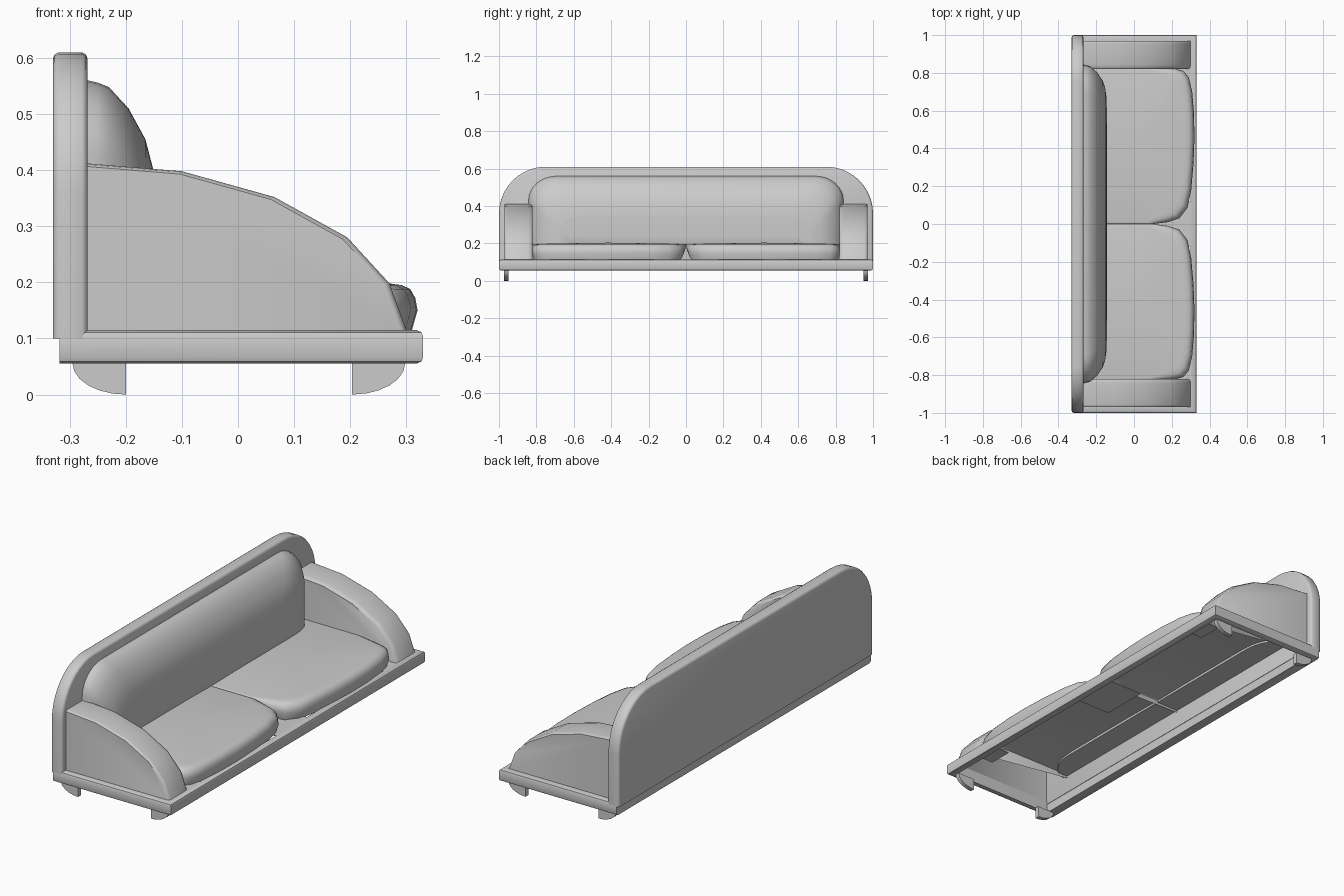
import bpy, bmesh, math

if "Cube" in bpy.data.objects:
    bpy.data.objects.remove(bpy.data.objects["Cube"])


def skin(name, rings, cyclic=True, caps=(True, True), loop=False, poke=0, angle=40):
    """Bridge equal-length rings of 3D points into one mesh."""
    bm = bmesh.new()
    vs = [[bm.verts.new(p) for p in r] for r in rings]
    n = len(rings[0])
    pairs = list(zip(vs, vs[1:])) + ([(vs[-1], vs[0])] if loop else [])
    for a, b in pairs:
        for i in range(n if cyclic else n - 1):
            j = (i + 1) % n
            bm.faces.new((a[i], a[j], b[j], b[i]))
    if caps[0]:
        bm.faces.new(vs[0])
    if caps[1]:
        top = bm.faces.new(vs[-1])
        if poke:
            res = bmesh.ops.poke(bm, faces=[top])
            for v in res["verts"]:
                v.co.x = 0
                v.co.z += poke
    bmesh.ops.recalc_face_normals(bm, faces=bm.faces[:])
    me = bpy.data.meshes.new(name)
    bm.to_mesh(me)
    bm.free()
    ob = bpy.data.objects.new(name, me)
    bpy.context.collection.objects.link(ob)
    bpy.context.view_layer.objects.active = ob
    for o in bpy.context.selected_objects:
        o.select_set(False)
    ob.select_set(True)
    bpy.ops.object.shade_smooth_by_angle(angle=math.radians(angle))
    return ob


def arch(x, half, top, bottom, ry, rz, n=8):
    """Upright outline with rounded top corners, in the plane at x."""
    pts = [(x, half, bottom)]
    for i in range(n + 1):
        a = math.pi / 2 * i / n
        pts.append((x, half - ry + ry * math.cos(a), top - rz + rz * math.sin(a)))
    return pts + [(x, -y, z) for x, y, z in reversed(pts)]


# Back panel with softened rim
rings = []
for x, i in ((-.33, .012), (-.327, .004), (-.32, 0), (-.278, 0), (-.271, .004), (-.268, .012)):
    rings.append(arch(x, 1 - i, .61 - i, .10, .25 - i, .25 - i, 10))
skin("back_panel", rings)


# Base frame, open in the middle
def rect(i, z):
    back = -.318 if i < .02 else -.27
    f, s = .33 - i, 1 - i
    return [(back, -s, z), (f, -s, z), (f, s, z), (back, s, z)]


section = ((.012, .055), (.003, .059), (0, .067), (0, .103), (.003, .111),
           (.012, .115), (.032, .115), (.032, .055))
skin("base_frame", [rect(i, z) for i, z in section], caps=(False, False), loop=True)

# Thin plates closing the gaps around the cushion corners
for y0, y1, x0, tag in ((-.12, .12, .06, "middle"), (.72, .84, .18, "right"),
                        (-.84, -.72, .18, "left")):
    skin("base_plate_" + tag,
         [[(x0, y0, z), (.305, y0, z), (.305, y1, z), (x0, y1, z)] for z in (.108, .113)])

# Back cushion, domed toward the front
rings = []
for x, i in ((-.268, 0), (-.25, .004), (-.23, .012), (-.195, .05), (-.165, .105),
             (-.152, .155), (-.146, .21)):
    rings.append(arch(x, .842 - .8 * i, .56 - i, .19, .15, .13 - .2 * i))
skin("back_cushion", rings, caps=(False, False))
# (front of the cushion stays flat across its middle)
skin("back_cushion_face", [[(x, y, z) for x, y, z in rings[-1]],
                           [(-.144, y * .9, .2 + (z - .2) * .6) for x, y, z in rings[-1]]],
     caps=(False, True))

# Seat cushion outline for one side: x, y, and how far its wall drops
seat = [(-.27, 0, .2), (.10, 0, .25), (.18, .01, .8), (.24, .03, 1), (.283, .085, 1),
        (.303, .18, 1), (.315, .32, 1), (.32, .45, 1), (.318, .58, 1), (.308, .70, 1),
        (.29, .775, 1), (.262, .81, 1), (.22, .822, 1), (.10, .824, .2), (-.27, .824, .1)]


def seat_ring(side, i, z):
    out = []
    for x, y, f in seat:
        nx = x if x < -.2 else x - i * (x + .27) / .59
        k = .8 * i * (f if f < .5 else 1)
        out.append((nx, side * (y + k * (.4125 - y) / .4125), .198 - (.198 - z) * f))
    return out


# Arm side profile (x, z)
arm = [(-.27, .11), (-.27, .412), (-.10, .398), (.065, .352), (.195, .28),
       (.27, .198), (.302, .11)]


def arm_ring(y, s):
    pts = [(-.27 + (x + .27) * s, y, .11 + (z - .11) * s) for x, z in arm]
    if abs(y) < .9:  # inner wall stops at the seat
        pts[0] = (-.27, y, .18)
    return pts


for side, tag in ((1, "right"), (-1, "left")):
    # Seat cushion, open underneath
    layers = ((.012, .108), (0, .15), (.004, .172), (.013, .188), (.028, .195), (.05, .198))
    skin("seat_cushion_" + tag, [seat_ring(side, i, z) for i, z in layers],
         caps=(False, True), poke=.006)
    # Armrest, open underneath
    steps = ((.82, .972), (.826, .99), (.842, 1), (.955, 1), (.965, .994), (.97, .982))
    skin("armrest_" + tag, [arm_ring(side * y, s) for y, s in steps], cyclic=False)
    # Thin quarter-round feet
    for end, place in ((1, "front"), (-1, "back")):
        inner, length = (.203, .095) if end > 0 else (.2, .095)
        prof = [(inner, .056)]
        for k in range(7):
            a = math.pi / 2 * k / 6
            prof.append((inner + length * math.sin(a), .056 - .056 * math.cos(a)))
        skin(f"{place}_leg_{tag}",
             [[(end * x, side * y, z) for x, z in prof] for y in (.95, .972)])
